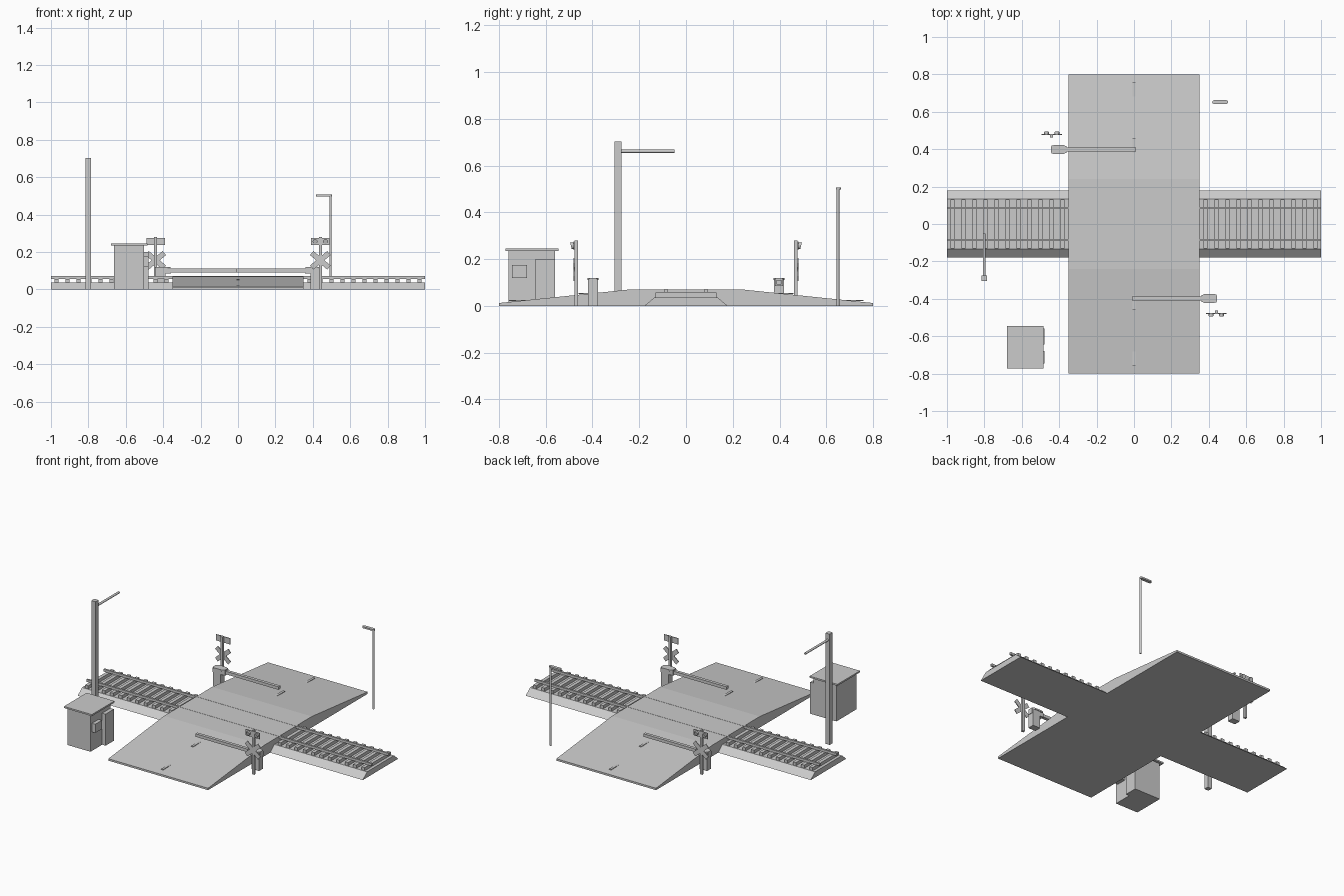
import bpy, bmesh, math
from mathutils import Matrix, Vector

if "Cube" in bpy.data.objects:
    bpy.data.objects.remove(bpy.data.objects["Cube"])

grey = bpy.data.materials.new("plain_grey")
grey.diffuse_color = (0.6, 0.6, 0.6, 1)
grey.use_nodes = True
grey.node_tree.nodes["Principled BSDF"].inputs["Base Color"].default_value = grey.diffuse_color


def finish(name, bm, turned=False):
    """Make an object; turned spins it half a turn about the z axis."""
    if turned:
        bmesh.ops.rotate(bm, verts=bm.verts, matrix=Matrix.Rotation(math.pi, 3, 'Z'))
    bmesh.ops.recalc_face_normals(bm, faces=bm.faces)
    me = bpy.data.meshes.new(name)
    bm.to_mesh(me)
    bm.free()
    me.materials.append(grey)
    ob = bpy.data.objects.new(name, me)
    bpy.context.collection.objects.link(ob)
    return ob


def add_box(bm, x0, x1, y0, y1, z0, z1):
    m = Matrix.Translation(((x0 + x1) / 2, (y0 + y1) / 2, (z0 + z1) / 2))
    m = m @ Matrix.Diagonal((x1 - x0, y1 - y0, z1 - z0, 1))
    return bmesh.ops.create_cube(bm, size=1, matrix=m)["verts"]


def box(name, *size, turned=False):
    bm = bmesh.new()
    add_box(bm, *size)
    return finish(name, bm, turned)


def prism(name, points, offset, turned=False):
    """Extrude a closed outline along an offset."""
    bm = bmesh.new()
    face = bm.faces.new([bm.verts.new(p) for p in points])
    new = bmesh.ops.extrude_face_region(bm, geom=[face])["geom"]
    bmesh.ops.translate(bm, verts=[v for v in new if isinstance(v, bmesh.types.BMVert)],
                        vec=Vector(offset))
    return finish(name, bm, turned)


def rod(name, start, end, radius, sides=12):
    a, b = Vector(start), Vector(end)
    bm = bmesh.new()
    m = Matrix.Translation((a + b) / 2) @ (b - a).to_track_quat('Z', 'Y').to_matrix().to_4x4()
    bmesh.ops.create_cone(bm, cap_ends=True, segments=sides, radius1=radius,
                          radius2=radius, depth=(b - a).length, matrix=m)
    return finish(name, bm)


def road_height(y):
    return 0.07 if abs(y) < 0.24 else 0.07 - (abs(y) - 0.24) / 0.56 * 0.058


# Road ramp and centre dashes
prism("road", [(-0.35, y, z) for y, z in
               ((-0.8, 0), (0.8, 0), (0.8, 0.012), (0.24, 0.07), (-0.24, 0.07), (-0.8, 0.012))],
      (0.7, 0, 0))
for y in (-0.7, -0.4, 0.4, 0.7):
    z = road_height(y)
    box("road_dash", -0.0075, 0.0075, y - 0.06, y + 0.06, z - 0.002, z + 0.002)

# Track: ballast bed, sleepers, rails
prism("ballast", [(-1, -0.178, 0), (-1, 0.178, 0), (-1, 0.135, 0.036), (-1, -0.135, 0.036)],
      (2, 0, 0))
bm = bmesh.new()
for i in range(34):
    x = -0.97 + i * 1.94 / 33
    add_box(bm, x - 0.011, x + 0.011, -0.131, 0.131, 0.034, 0.056)
finish("sleepers", bm)
for y in (-0.085, 0.085):
    box("rail", -1, 1, y - 0.006, y + 0.006, 0.056, 0.071)

# Crossing equipment, repeated with a half turn on the far side
for turned in (False, True):
    cx = 0.44
    box("signal_post", cx - 0.008, cx + 0.008, -0.477, -0.462, 0, 0.28, turned=turned)
    box("lamp_board", cx - 0.05, cx + 0.05, -0.482, -0.477, 0.238, 0.276, turned=turned)

    # Crossed boards
    for tilt in (-1, 1):
        bm = bmesh.new()
        add_box(bm, -0.06, 0.06, -0.0025, 0.0025, -0.014, 0.014)
        bmesh.ops.transform(bm, verts=bm.verts, matrix=Matrix.Translation((cx, -0.4795, 0.156))
                            @ Matrix.Rotation(math.radians(40 * tilt), 4, 'Y'))
        finish("crossed_board", bm, turned)

    # Hooded lamps, longer at the top
    for dx in (-0.028, 0.028):
        bm = bmesh.new()
        m = Matrix.Translation((cx + dx, -0.487, 0.257)) @ Matrix.Rotation(math.pi / 2, 4, 'X')
        bmesh.ops.create_cone(bm, cap_ends=True, segments=12, radius1=0.013,
                              radius2=0.013, depth=0.01, matrix=m)
        for v in bm.verts:
            if v.co.y < -0.487:
                v.co.y -= (v.co.z - 0.257) * 0.25
        finish("warning_lamp", bm, turned)

    # Barrier machine, pivot block, cap and arm
    by = -0.398
    box("barrier_cabinet", 0.388, 0.441, by - 0.021, by + 0.021, 0, 0.112, turned=turned)
    box("barrier_pivot", 0.358, 0.444, by - 0.017, by + 0.017, 0.085, 0.114, turned=turned)
    prism("barrier_cap", [(x, by + y, 0.11) for x, y in
                          ((0.36, -0.015), (0.376, -0.024), (0.43, -0.024), (0.444, -0.015),
                           (0.444, 0.015), (0.43, 0.024), (0.376, 0.024), (0.36, 0.015))],
          (0, 0, 0.009), turned)
    cuts = (-0.012, 0.064, 0.139, 0.37)
    for x0, x1 in zip(cuts, cuts[1:]):
        box("barrier_arm", x0, x1, by - 0.01, by + 0.01, 0.092, 0.111, turned=turned)

# Guard hut with door and window on the road side
box("hut_walls", -0.663, -0.503, -0.76, -0.56, 0, 0.235)
box("hut_roof", -0.68, -0.485, -0.772, -0.546, 0.235, 0.245)
box("hut_door", -0.503, -0.479, -0.643, -0.56, 0, 0.2)
box("hut_window", -0.503, -0.479, -0.745, -0.68, 0.12, 0.175)

# Tall square mast with a reaching arm
box("mast", -0.815, -0.785, -0.306, -0.276, 0, 0.702)
rod("mast_arm", (-0.8, -0.28, 0.661), (-0.8, -0.05, 0.661), 0.007)

# Slim street lamp with a rounded flat head
rod("street_lamp_post", (0.495, 0.65, 0), (0.495, 0.65, 0.5), 0.006)
ends = [(cx + 0.01 * math.cos(a), 0.652 + 0.01 * math.sin(a), 0.497)
        for cx, a0 in ((0.493, -math.pi / 2), (0.428, math.pi / 2))
        for a in [a0 + k * math.pi / 6 for k in range(7)]]
prism("street_lamp_head", ends, (0, 0, 0.01))
